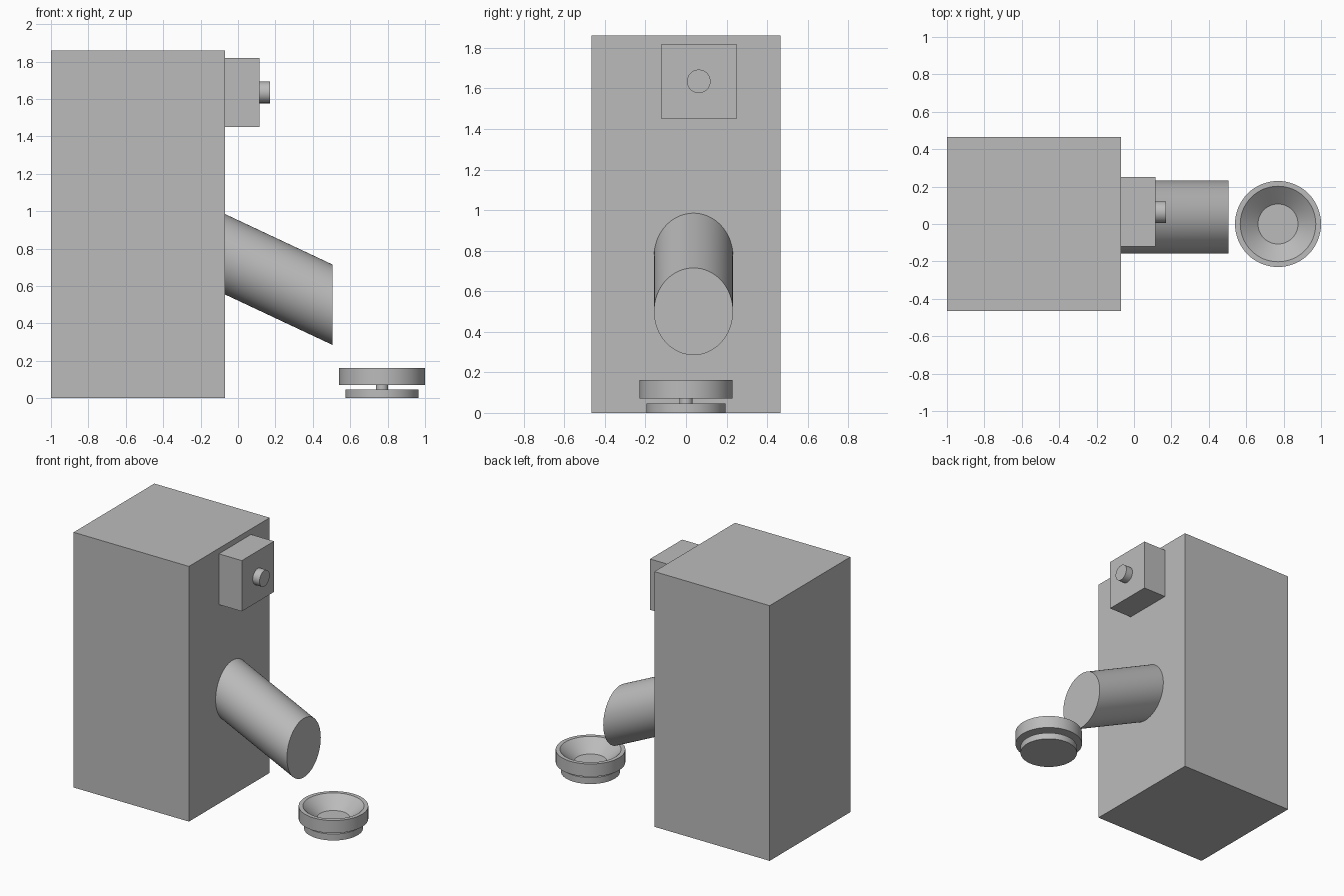
import bpy
import bmesh
from math import cos, sin, pi, radians

cube = bpy.data.objects.get("Cube")
if cube:
    bpy.data.objects.remove(cube, do_unlink=True)

grey = bpy.data.materials.new("plain grey")
grey.use_nodes = True
colour = (0.5, 0.5, 0.5, 1)
grey.diffuse_color = colour
grey.node_tree.nodes["Principled BSDF"].inputs["Base Color"].default_value = colour
SIDES = 64


def finish(name, bm):
    """Turn a bmesh into a named grey object with sharp edges kept."""
    bmesh.ops.recalc_face_normals(bm, faces=bm.faces)
    mesh = bpy.data.meshes.new(name)
    bm.to_mesh(mesh)
    bm.free()
    mesh.materials.append(grey)
    obj = bpy.data.objects.new(name, mesh)
    bpy.context.collection.objects.link(obj)
    bpy.ops.object.select_all(action="DESELECT")
    obj.select_set(True)
    bpy.context.view_layer.objects.active = obj
    bpy.ops.object.shade_smooth_by_angle(angle=radians(30))


def box(name, low, high):
    bm = bmesh.new()
    bmesh.ops.create_cube(bm, size=1)
    for v in bm.verts:
        v.co = [a + (c + 0.5) * (b - a) for a, b, c in zip(low, high, v.co)]
    finish(name, bm)


def loft(name, rings):
    """Skin a list of point rings and cap both ends."""
    bm = bmesh.new()
    loops = [[bm.verts.new(p) for p in ring] for ring in rings]
    for a, b in zip(loops, loops[1:]):
        for i in range(SIDES):
            j = (i + 1) % SIDES
            bm.faces.new((a[i], a[j], b[j], b[i]))
    bm.faces.new(loops[0])
    bm.faces.new(loops[-1])
    finish(name, bm)


def upright_ring(x, y, z, ry, rz):
    """Ellipse in a plane facing the x axis."""
    angles = [2 * pi * i / SIDES for i in range(SIDES)]
    return [(x, y + ry * cos(t), z + rz * sin(t)) for t in angles]


def turned(name, x, profile):
    """Round part about a vertical axis, from (radius, height) pairs."""
    angles = [2 * pi * i / SIDES for i in range(SIDES)]
    loft(name, [[(x + r * cos(t), r * sin(t), z) for t in angles]
                for r, z in profile])


# Cabinet with control box and round button
box("cabinet", (-1, -0.465, 0), (-0.07, 0.465, 1.86))
box("control_box", (-0.07, -0.12, 1.45), (0.115, 0.25, 1.82))
loft("button", [upright_ring(x, 0.063, 1.635, 0.058, 0.058) for x in (0.115, 0.17)])

# Sloping chute, cut vertically at both ends
loft("chute", [upright_ring(x, 0.037, z, 0.195, 0.215)
               for x, z in ((-0.07, 0.77), (0.505, 0.5))])

# Bowl on a short stem and round base
BOWL_X = 0.77
turned("bowl", BOWL_X, [(0.23, 0.07), (0.23, 0.162), (0.202, 0.162), (0.107, 0.078)])
turned("stem", BOWL_X, [(0.033, 0.045), (0.033, 0.079)])
turned("base", BOWL_X, [(0.195, 0), (0.195, 0.047)])
